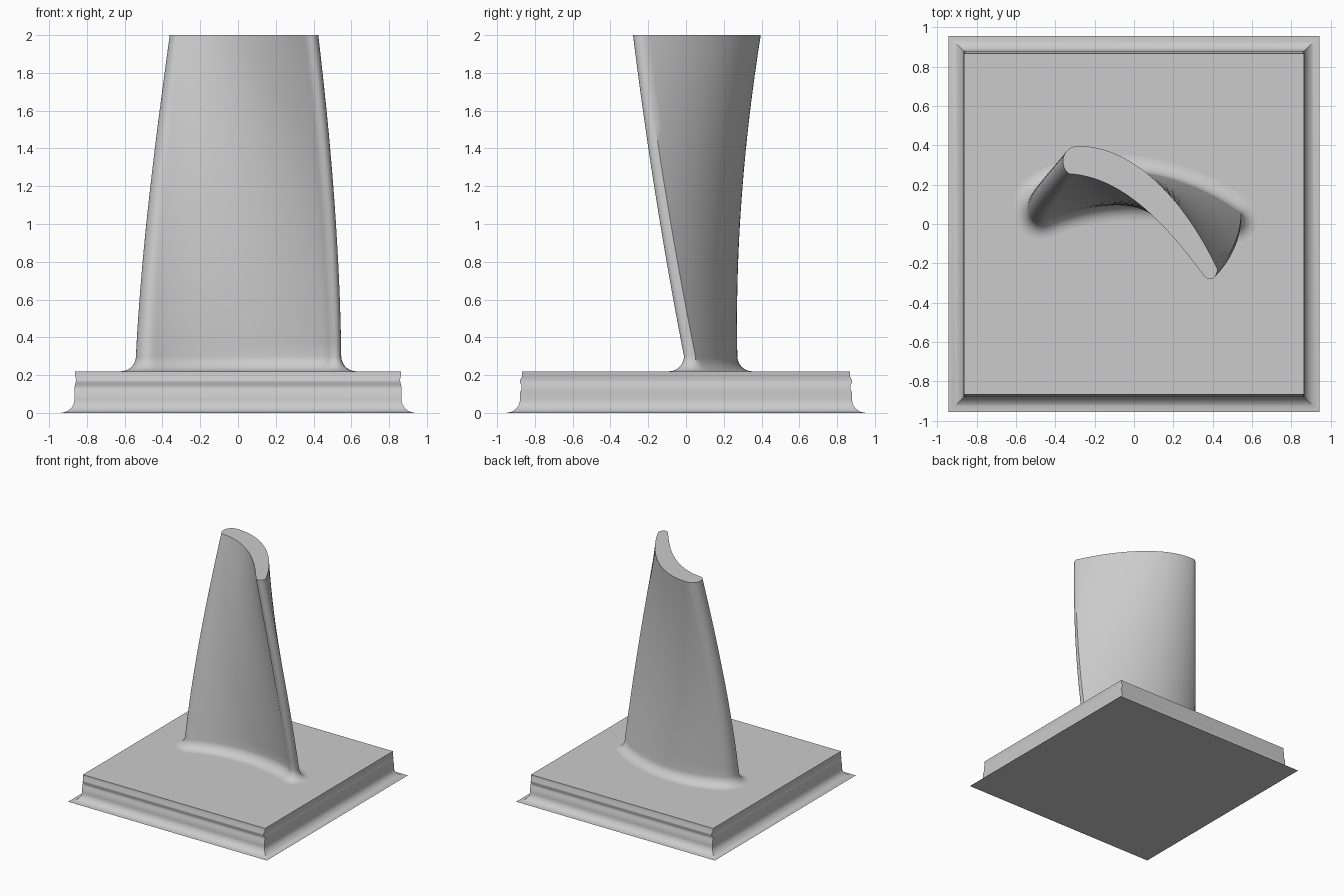
import bpy, bmesh, math
from mathutils import Vector
from mathutils.geometry import interpolate_bezier

cube = bpy.data.objects.get("Cube")
if cube:
    bpy.data.objects.remove(cube)

# One plain grey metal
metal = bpy.data.materials.new("grey metal")
metal.use_nodes = True
grey = (0.6, 0.6, 0.6, 1)
metal.diffuse_color = grey
metal.node_tree.nodes["Principled BSDF"].inputs["Base Color"].default_value = grey


def loft(name, rings, cap_bottom, angle):
    """Skin a stack of closed rings, cap the top and shade it."""
    bm = bmesh.new()
    loops = [[bm.verts.new(p) for p in ring] for ring in rings]
    for low, high in zip(loops, loops[1:]):
        n = len(low)
        for i in range(n):
            j = (i + 1) % n
            bm.faces.new((low[i], low[j], high[j], high[i]))
    bm.faces.new(loops[-1])
    if cap_bottom:
        bm.faces.new(loops[0][::-1])
    mesh = bpy.data.meshes.new(name)
    bm.to_mesh(mesh)
    bm.free()
    mesh.materials.append(metal)
    obj = bpy.data.objects.new(name, mesh)
    bpy.context.collection.objects.link(obj)
    bpy.ops.object.select_all(action='DESELECT')
    obj.select_set(True)
    bpy.context.view_layer.objects.active = obj
    bpy.ops.object.shade_smooth_by_angle(angle=math.radians(angle))
    return obj


# Base plinth: flared foot, then upright sides with a shallow groove front and back
BASE_TOP = 0.22
FLARE = 0.07
levels = []
for i in range(9):
    a = math.pi / 2 * i / 8
    out = FLARE * 1.1 * (1 - math.sin(a))
    levels.append((FLARE * (1 - math.cos(a)), 0.866 + out, 0.879 + out))
levels += [(0.11, 0.866, 0.879), (0.125, 0.866, 0.87), (0.145, 0.864, 0.87),
           (0.16, 0.86, 0.878), (0.175, 0.857, 0.878), (0.195, 0.862, 0.867),
           (BASE_TOP, 0.864, 0.867)]
corners = ((-1, -1), (1, -1), (1, 1), (-1, 1))
loft("base_plinth", [[(sx * x, sy * y, z) for sx, sy in corners]
                     for z, x, y in levels], True, 35)


# Blade sections: back curve, thin edge, front curve, thick edge
def section(points):
    pts = [Vector(p) for p in points]
    outline = []
    for k, steps in zip(range(0, 12, 3), (32, 10, 32, 14)):
        seg = [pts[(k + j) % 12] for j in range(4)]
        outline += interpolate_bezier(*seg, steps + 1)[:-1]
    return [Vector((p[0], p[1])) for p in outline][::-1]


root = section([(-0.50, 0.17), (-0.25, 0.33), (0.20, 0.31),
                (0.545, 0.05), (0.555, -0.015), (0.51, -0.03),
                (0.47, 0.015), (0.20, 0.13), (-0.20, 0.13),
                (-0.45, 0.01), (-0.53, -0.02), (-0.58, 0.10)])
tip = section([(-0.30, 0.395), (-0.06, 0.41), (0.22, 0.20),
               (0.425, -0.23), (0.42, -0.285), (0.375, -0.30),
               (0.345, -0.25), (0.16, 0.0), (-0.06, 0.24),
               (-0.33, 0.255), (-0.38, 0.29), (-0.37, 0.38)])


def offset(outline, d):
    """Push an anticlockwise outline outward by d."""
    n = len(outline)
    result = []
    for i, p in enumerate(outline):
        t = (outline[(i + 1) % n] - outline[i - 1]).normalized()
        result.append(p + Vector((t.y, -t.x)) * d)
    return result


# Blade: root fillet, then a twisting, slightly bowed taper to the tip
FILLET = 0.08
TOP = 2.0
start = BASE_TOP + FILLET
rings = []
for i in range(8):
    a = math.pi / 2 * i / 8
    z = BASE_TOP + FILLET * (1 - math.cos(a))
    rings.append([(p.x, p.y, z) for p in offset(root, FILLET * (1 - math.sin(a)))])
STEPS = 24
for i in range(STEPS + 1):
    t = i / STEPS
    bow = 4 * t * (1 - t)
    ring = []
    for a, b in zip(root, tip):
        p = a.lerp(b, t)
        ring.append((p.x * (1 + 0.048 * bow), p.y - 0.015 * bow,
                     start + (TOP - start) * t))
    rings.append(ring)
loft("twisted_blade", rings, False, 40)
